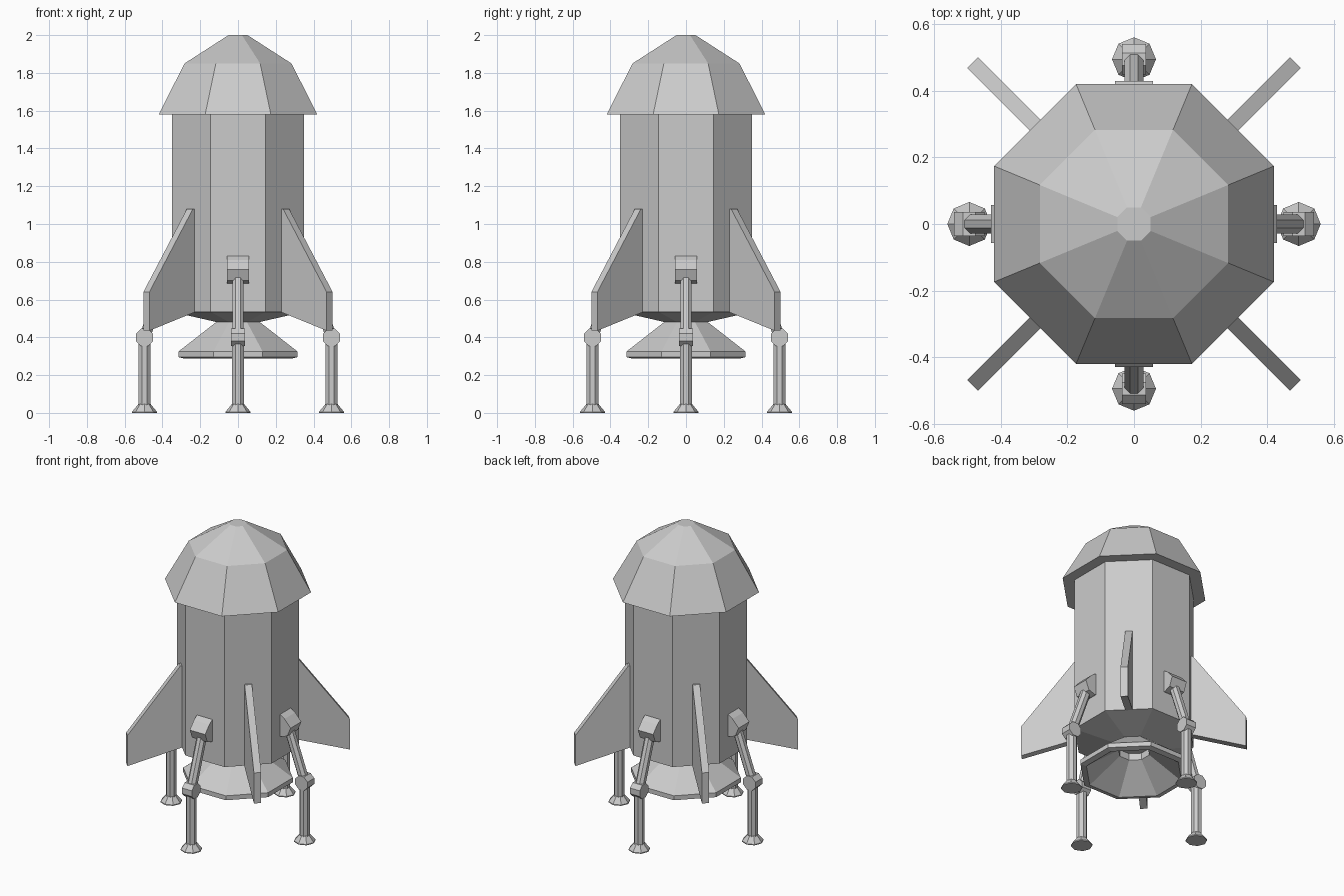
import bpy, bmesh, math
from mathutils import Vector, Matrix

cube = bpy.data.objects.get("Cube")
if cube:
    bpy.data.objects.remove(cube, do_unlink=True)

grey = bpy.data.materials.new("light_grey")
grey.use_nodes = True
COLOUR = (0.6, 0.6, 0.6, 1.0)
grey.diffuse_color = COLOUR
grey.node_tree.nodes["Principled BSDF"].inputs["Base Color"].default_value = COLOUR

SIDES = 8
HALF = math.pi / SIDES


def finish(name, bm, matrix=Matrix()):
    bmesh.ops.recalc_face_normals(bm, faces=bm.faces)
    mesh = bpy.data.meshes.new(name)
    bm.to_mesh(mesh)
    bm.free()
    mesh.transform(matrix)
    mesh.materials.append(grey)
    obj = bpy.data.objects.new(name, mesh)
    bpy.context.collection.objects.link(obj)
    return obj


def lathe(name, profile, closed=False, flats=True, matrix=Matrix()):
    """Eight-sided solid; profile holds (radius, z), measured to the flats if flats is set."""
    bm = bmesh.new()
    scale = 1 / math.cos(HALF) if flats else 1
    turn = HALF if flats else 0
    rings = [[bm.verts.new((r * scale * math.cos(turn + 2 * HALF * i),
                            r * scale * math.sin(turn + 2 * HALF * i), z))
              for i in range(SIDES)] for r, z in profile]
    pairs = list(zip(rings, rings[1:]))
    if closed:
        pairs.append((rings[-1], rings[0]))
    else:
        bm.faces.new(rings[0])
        bm.faces.new(rings[-1])
    for a, b in pairs:
        for i in range(SIDES):
            j = (i + 1) % SIDES
            bm.faces.new((a[i], a[j], b[j], b[i]))
    return finish(name, bm, matrix)


def plate(name, outline, width, matrix):
    """Outline in (radius, z), extruded sideways about its middle."""
    bm = bmesh.new()
    face = bm.faces.new([bm.verts.new((r, -width / 2, z)) for r, z in outline])
    new = bmesh.ops.extrude_face_region(bm, geom=[face])["geom"]
    bmesh.ops.translate(bm, vec=(0, width, 0),
                        verts=[v for v in new if isinstance(v, bmesh.types.BMVert)])
    return finish(name, bm, matrix)


def rod(name, start, end, radius, matrix):
    """Eight-sided rod between two points."""
    start, end = Vector(start), Vector(end)
    axis = end - start
    place = Matrix.Translation(start) @ axis.to_track_quat("Z", "Y").to_matrix().to_4x4()
    return lathe(name, [(radius, 0), (radius, axis.length)], matrix=matrix @ place)


# Hull, nose and engine bell
lathe("hull", [(0.11, 0.48), (0.35, 0.535), (0.35, 1.6)])
lathe("nose_dome", [(0.42, 1.58), (0.283, 1.85), (0.05, 2.0)])
lathe("engine_bell", [(0.11, 0.485), (0.315, 0.325), (0.315, 0.295), (0.28, 0.287),
                      (0.09, 0.435), (0.09, 0.485)], closed=True)

# Diagonal fins
FIN = [(0.33, 1.08), (0.36, 1.08), (0.686, 0.64), (0.686, 0.435), (0.34, 0.535)]
for name, angle in (("back_left", 45), ("back_right", 135),
                    ("front_right", 225), ("front_left", 315)):
    plate(name + "_fin", FIN, 0.045, Matrix.Rotation(math.radians(angle), 4, "Z"))

# Landing legs, each with bracket, strut, knee, shin and foot
BRACKET = [(0.33, 0.83), (0.355, 0.83), (0.385, 0.81), (0.43, 0.76),
           (0.405, 0.7), (0.36, 0.685), (0.33, 0.685)]
KNEE = (0.495, 0, 0.4)
for name, angle in (("left", 0), ("back", 90), ("right", 180), ("front", 270)):
    turn = Matrix.Rotation(math.radians(angle), 4, "Z")
    plate(name + "_leg_bracket", BRACKET, 0.114, turn)
    rod(name + "_leg_strut", KNEE, (0.375, 0, 0.735), 0.029, turn)
    rod(name + "_leg_knee", (0.495, -0.036, 0.4), (0.495, 0.036, 0.4), 0.046, turn)
    rod(name + "_leg_shin", (0.495, 0, 0.03), KNEE, 0.031, turn)
    lathe(name + "_leg_foot", [(0.066, 0), (0.066, 0.006), (0.028, 0.052)], flats=False,
          matrix=turn @ Matrix.Translation((0.495, 0, 0)))
